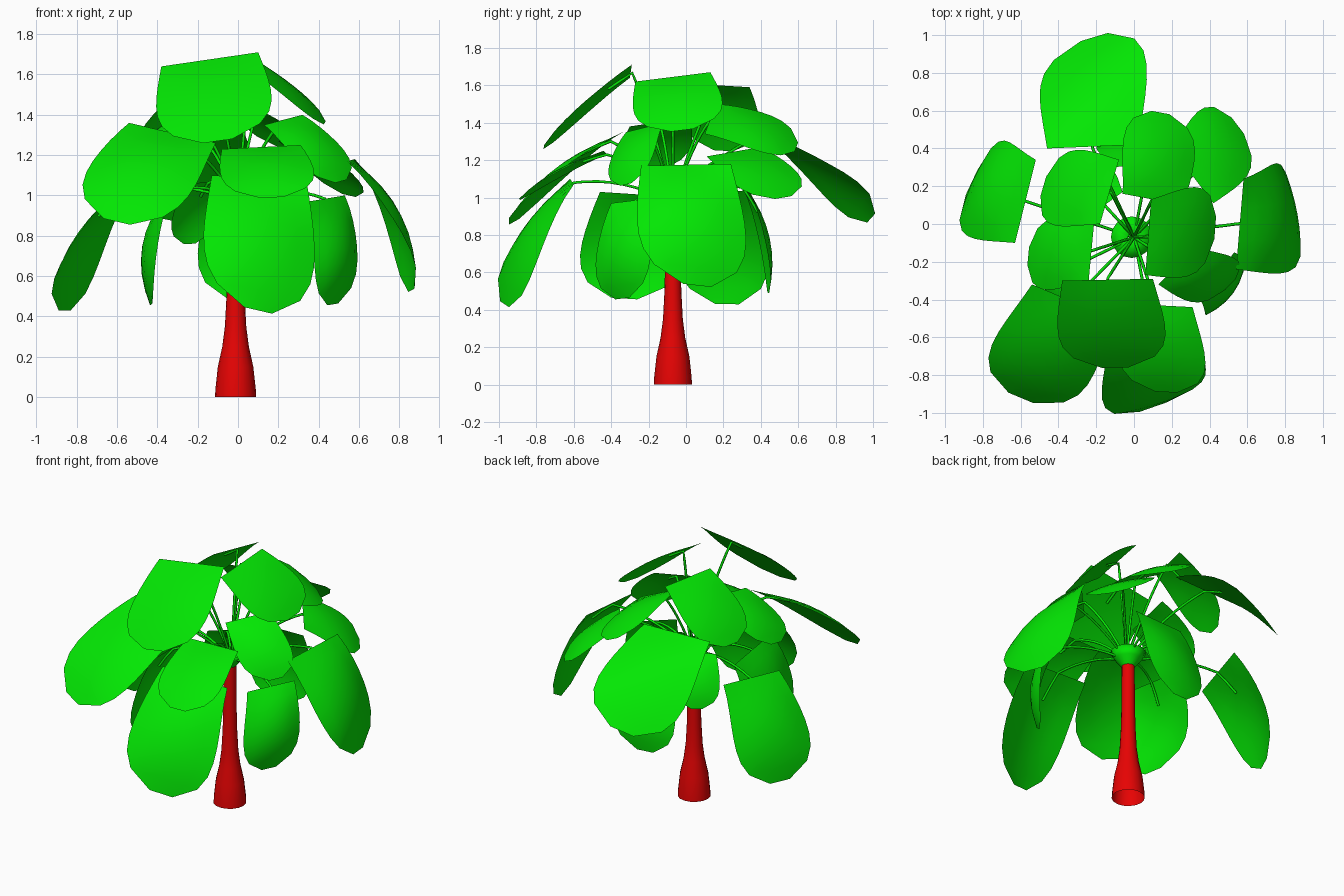
import bpy, bmesh, math
from mathutils import Vector as V

if "Cube" in bpy.data.objects:
    bpy.data.objects.remove(bpy.data.objects["Cube"])


def material(name, rgb):
    m = bpy.data.materials.new(name)
    m.use_nodes = True
    m.diffuse_color = (*rgb, 1)
    m.node_tree.nodes["Principled BSDF"].inputs["Base Color"].default_value = (*rgb, 1)
    return m


GREEN = material("leaf green", (0.001, 0.8, 0.001))
RED = material("trunk red", (0.8, 0.001, 0.001))
CROWN = V((0, -0.07, 0.97))


def add_mesh(name, bm, mat):
    me = bpy.data.meshes.new(name)
    bm.to_mesh(me)
    bm.free()
    for p in me.polygons:
        p.use_smooth = True
    me.materials.append(mat)
    ob = bpy.data.objects.new(name, me)
    bpy.context.collection.objects.link(ob)


def lathe(name, profile, mat, sides=16):
    """Spin (radius, height) pairs round the trunk axis."""
    bm = bmesh.new()
    rings = [[bm.verts.new((CROWN.x - 0.012 + r * math.cos(math.tau * i / sides),
                            CROWN.y + r * math.sin(math.tau * i / sides), z))
              for i in range(sides)] for r, z in profile]
    for a, b in zip(rings, rings[1:]):
        for i in range(sides):
            j = (i + 1) % sides
            bm.faces.new((a[i], a[j], b[j], b[i]))
    add_mesh(name, bm, mat)


def stem(name, points):
    cu = bpy.data.curves.new(name, "CURVE")
    cu.dimensions = "3D"
    cu.bevel_depth = 0.008
    cu.bevel_resolution = 1
    sp = cu.splines.new("POLY")
    sp.points.add(len(points) - 1)
    for p, co in zip(sp.points, points):
        p.co = (*co, 1)
    cu.materials.append(GREEN)
    bpy.context.collection.objects.link(bpy.data.objects.new(name, cu))


def leaf(name, c1, c2, tip, bulge, twist=0):
    """Curved blade from base corners c1, c2 to the tip, hung on an arched stem.
    Twist lifts the c2 side outwards."""
    c1, c2, tip = V(c1), V(c2), V(tip)
    base = (c1 + c2) / 2
    out = V((base.x - CROWN.x, base.y - CROWN.y, 0)).normalized() + V((0, 0, 1))
    normal = (c2 - c1).cross(tip - base).normalized()
    if normal.dot(out) < 0:
        c1, c2, normal, twist = c2, c1, -normal, -twist
    half = (c2 - c1) / 2

    def axis(v):
        return base.lerp(tip, v) + normal * bulge * 4 * v * (1 - v)

    bm = bmesh.new()
    bmesh.ops.create_grid(bm, x_segments=6, y_segments=8, size=1)
    for vert in bm.verts:
        u, v = vert.co.x, (vert.co.y + 1) / 2
        width = max(0.3, (1 + 0.45 * v) * math.sqrt(max(0, 1 - v ** 4)))
        sag = bulge * 0.6 * u * u * math.sin(math.pi * v)
        vert.co = axis(v) + half * u * width + normal * (twist * u * v * width - sag)
    add_mesh(name, bm, GREEN)

    # Arched stem, running a little way under the blade
    end = base - normal * 0.012
    mid = CROWN.lerp(end, 0.5) + V((0, 0, 0.09))
    pts = [CROWN.lerp(mid, i / 8).lerp(mid.lerp(end, i / 8), i / 8) for i in range(9)]
    pts += [axis(v) - normal * 0.015 for v in (0.12, 0.25)]
    stem(name + "_stem", pts)


# Trunk with a flared foot, and the bud the stems grow from
lathe("trunk", [(0.102, 0), (0.1, 0.04), (0.088, 0.15), (0.066, 0.25), (0.053, 0.35),
                (0.045, 0.5), (0.041, 0.7), (0.04, 0.95)], RED)
lathe("crown_bud", [(0.04, 0.93), (0.08, 0.98), (0.11, 1.03), (0.02, 1.0)], GREEN)

# High leaves
leaf("top_front_leaf", (-0.38, -0.3, 1.64), (0.1, -0.29, 1.71), (-0.1, -0.76, 1.27), 0.03)
leaf("top_left_leaf", (0.06, -0.27, 1.62), (0.09, 0.13, 1.67), (0.43, -0.02, 1.36), 0.03)
leaf("top_right_leaf", (-0.08, 0.34, 1.59), (-0.18, 0.0, 1.61), (-0.48, 0.2, 1.25), 0.04)
leaf("top_back_leaf", (-0.06, 0.16, 1.5), (0.26, 0.1, 1.34), (0.14, 0.59, 1.27), 0.05)

# Middle leaves
leaf("front_right_leaf", (-0.54, -0.32, 1.36), (-0.11, -0.5, 1.26), (-0.6, -0.92, 0.87), 0.07)
leaf("right_leaf", (-0.21, 0.02, 1.43), (-0.24, -0.3, 1.38), (-0.56, -0.17, 1.14), 0.05)
leaf("back_leaf", (-0.46, 0.4, 1.34), (0.02, 0.42, 1.34), (-0.21, 0.99, 0.89), 0.06, 0.1)
leaf("front_left_leaf", (0.13, -0.32, 1.35), (0.32, -0.12, 1.4), (0.51, -0.32, 1.07), 0.05)
leaf("back_left_leaf", (0.42, 0.11, 1.22), (0.2, 0.4, 1.27), (0.55, 0.52, 1.0), 0.04)
leaf("front_small_leaf", (-0.08, -0.42, 1.23), (0.31, -0.44, 1.25), (0.17, -0.89, 0.99), 0.04)

# Low drooping leaves
leaf("low_front_leaf", (-0.13, -0.62, 1.1), (0.34, -0.6, 1.07), (0.1, -0.97, 0.43), 0.09, -0.08)
leaf("low_left_leaf", (0.54, -0.24, 1.17), (0.58, 0.24, 1.18), (0.86, 0.06, 0.53), 0.11, -0.08)
leaf("low_right_leaf", (-0.52, 0.34, 1.04), (-0.63, -0.1, 1.0), (-0.86, 0.22, 0.43), 0.09, 0.05)
leaf("low_front_left_leaf", (0.35, -0.4, 0.97), (0.53, -0.15, 1.0), (0.47, -0.34, 0.46), 0.09)
leaf("low_front_right_leaf", (-0.32, -0.46, 1.03), (-0.36, 0.0, 1.0), (-0.43, -0.33, 0.46), 0.09)
leaf("low_back_leaf", (-0.12, 0.3, 1.06), (0.26, 0.33, 1.05), (0.0, 0.44, 0.49), 0.07)
leaf("low_back_right_leaf", (-0.06, 0.17, 1.07), (-0.25, 0.03, 1.06), (-0.24, 0.23, 0.76), 0.04)
